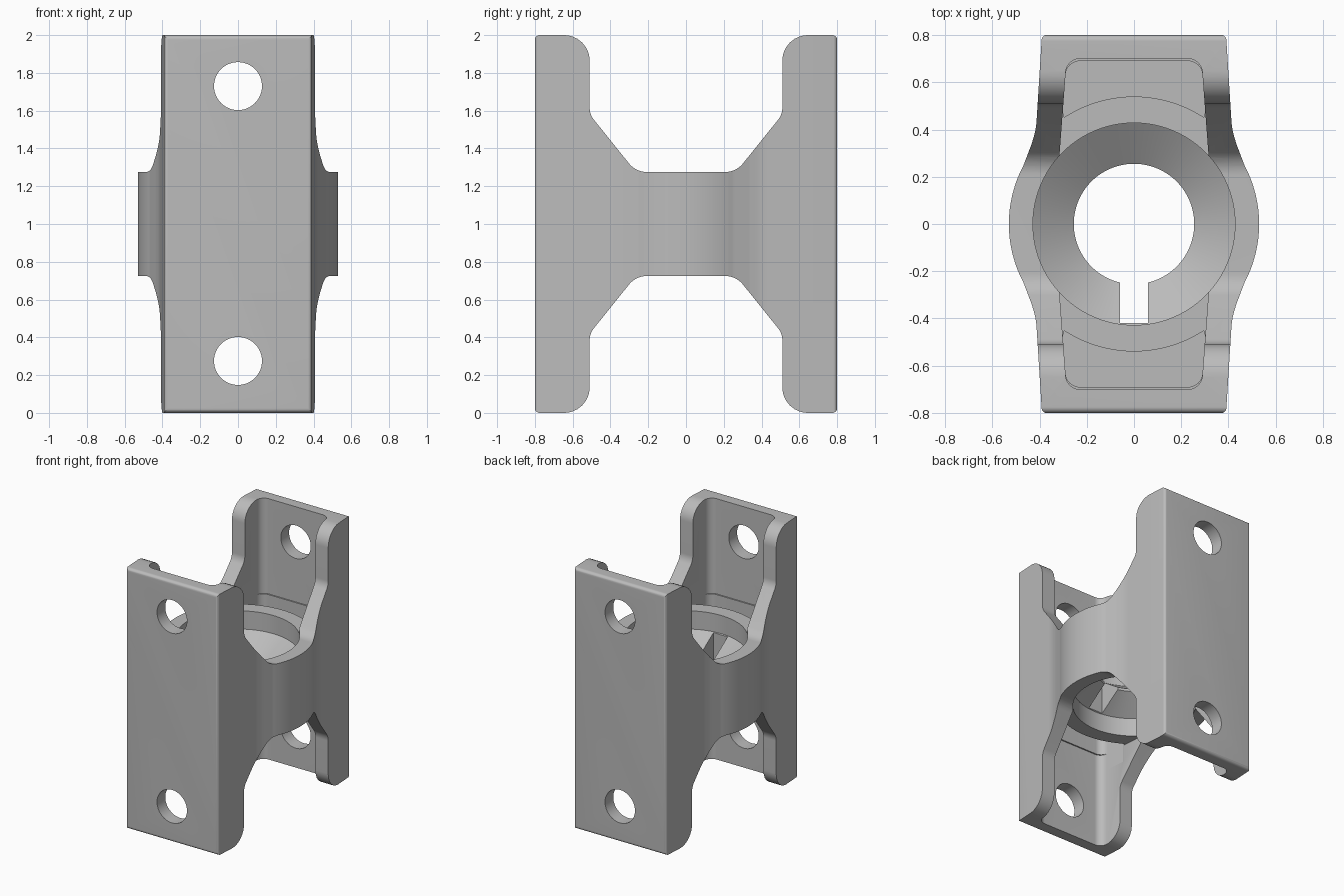
import bpy, bmesh
from math import pi, sin, cos, tan, asin
from mathutils import Vector, Matrix

if "Cube" in bpy.data.objects:
    bpy.data.objects.remove(bpy.data.objects["Cube"], do_unlink=True)

grey = bpy.data.materials.new("plain grey")
grey.use_nodes = True
colour = (0.5, 0.5, 0.5, 1)
grey.diffuse_color = colour
grey.node_tree.nodes["Principled BSDF"].inputs["Base Color"].default_value = colour


def rounded(corners, steps=8):
    """Closed outline with an arc at each (x, y, radius) corner."""
    out = []
    for i, (x, y, r) in enumerate(corners):
        p = Vector((x, y))
        if r == 0:
            out.append(p)
            continue
        a = (Vector(corners[i - 1][:2]) - p).normalized()
        b = (Vector(corners[(i + 1) % len(corners)][:2]) - p).normalized()
        half = a.angle(b) / 2
        centre = p + (a + b).normalized() * (r / sin(half))
        start = p + a * (r / tan(half)) - centre
        end = p + b * (r / tan(half)) - centre
        for k in range(steps + 1):
            out.append(centre + start.lerp(end, k / steps).normalized() * r)
    return out


def mirrored(quarter):
    """Four-way symmetric corner list from the +,+ quarter, walked down the right side."""
    right = quarter + [(x, -y, r) for x, y, r in reversed(quarter)]
    return right + [(-x, y, r) for x, y, r in reversed(right)]


def solid(name, rings, matrix=Matrix()):
    """Closed solid through a stack of equal-sized rings of points."""
    bm = bmesh.new()
    loops = [[bm.verts.new(matrix @ Vector(p)) for p in ring] for ring in rings]
    for a, b in zip(loops, loops[1:]):
        for k in range(len(a)):
            bm.faces.new((a[k - 1], a[k], b[k], b[k - 1]))
    bm.faces.new(loops[0][::-1])
    bm.faces.new(loops[-1])
    bmesh.ops.recalc_face_normals(bm, faces=bm.faces[:])
    mesh = bpy.data.meshes.new(name)
    bm.to_mesh(mesh)
    bm.free()
    mesh.materials.append(grey)
    ob = bpy.data.objects.new(name, mesh)
    bpy.context.scene.collection.objects.link(ob)
    return ob


def prism(name, outline, low, high, matrix=Matrix()):
    return solid(name, [[(x, y, z) for x, y in outline] for z in (low, high)], matrix)


def circle(r, sides):
    return [(r * cos(2 * pi * k / sides), r * sin(2 * pi * k / sides)) for k in range(sides)]


def combine(target, tool, operation="DIFFERENCE"):
    mod = target.modifiers.new("combine", "BOOLEAN")
    mod.object, mod.operation, mod.solver = tool, operation, "EXACT"
    bpy.context.view_layer.update()
    graph = bpy.context.evaluated_depsgraph_get()
    result = bpy.data.meshes.new_from_object(target.evaluated_get(graph))
    target.modifiers.clear()
    target.data = result
    bpy.data.objects.remove(tool, do_unlink=True)


# Plan outline: tapered block with a round bulge on each side
bulge = [(0.53 * cos(t * pi / 180), 0.53 * sin(t * pi / 180), 0) for t in range(28, 0, -3)]
plan = mirrored([(0.39, 0.8, 0.02), (0.415, 0.4, 0.3), (0.435, 0.335, 0.1)] + bulge)
body = prism("clamp_body", rounded(plan, 5), 0, 2)

# Side outline: tall end plates, sloped shoulders and a narrow waist
corner = [(0.8, 1, 0.025), (0.51, 1, 0.135), (0.51, 0.58, 0.1), (0.265, 0.275, 0.12)]
upper = corner + [(-y, z, r) for y, z, r in reversed(corner)]
side = upper + [(y, -z, r) for y, z, r in reversed(upper)]
to_side = Matrix(((0, 0, 1, 0), (1, 0, 0, 0), (0, 1, 0, 1), (0, 0, 0, 1)))
combine(body, prism("side_shape", rounded(side), -0.7, 0.7, to_side), "INTERSECT")

# Open channels above and below the hub
channel = rounded(mirrored([(0.285, 0.7, 0.06), (0.315, 0.3, 0)]))
for low, high in ((1.27, 2.2), (-0.2, 0.73)):
    combine(body, prism("channel_cut", channel, low, high))

# Crescent pockets between the hub wall and each end plate
hub = 0.54
edge = asin(0.295 / hub)
arc = [(hub * sin(edge * k / 10), hub * cos(edge * k / 10), 0) for k in range(-10, 11)]
pocket = [(0.303, 0.48, 0.01), (0.285, 0.69, 0.06), (-0.285, 0.69, 0.06), (-0.303, 0.48, 0.01)]
for sign in (1, -1):
    shape = [(x, sign * y) for x, y in rounded(pocket + arc)]
    for low, high in ((1.1, 1.4), (0.6, 0.9)):
        combine(body, prism("pocket_cut", shape, low, high))

# Bore, narrowing to a throat at mid height
bore = [(0.428, 0.4), (0.428, 0.87), (0.255, 0.99), (0.255, 1.01), (0.428, 1.13), (0.428, 1.6)]
combine(body, solid("bore_cut", [[(x, y, z) for x, y in circle(r, 96)] for r, z in bore]))

# Keyway slot through the front of the throat
slot = [(-0.06, -0.42), (0.06, -0.42), (0.06, -0.2), (-0.06, -0.2)]
combine(body, prism("keyway_cut", slot, 0.5, 1.5))

# Bolt holes through both end plates
for z in (0.275, 1.73):
    turn = Matrix.Translation((0, 0, z)) @ Matrix.Rotation(pi / 2, 4, "X")
    combine(body, prism("bolt_hole_cut", circle(0.127, 48), -1, 1, turn))

# Smooth curves, sharp edges
bpy.ops.object.select_all(action="DESELECT")
body.select_set(True)
bpy.context.view_layer.objects.active = body
bpy.ops.object.shade_smooth_by_angle(angle=pi / 6)
